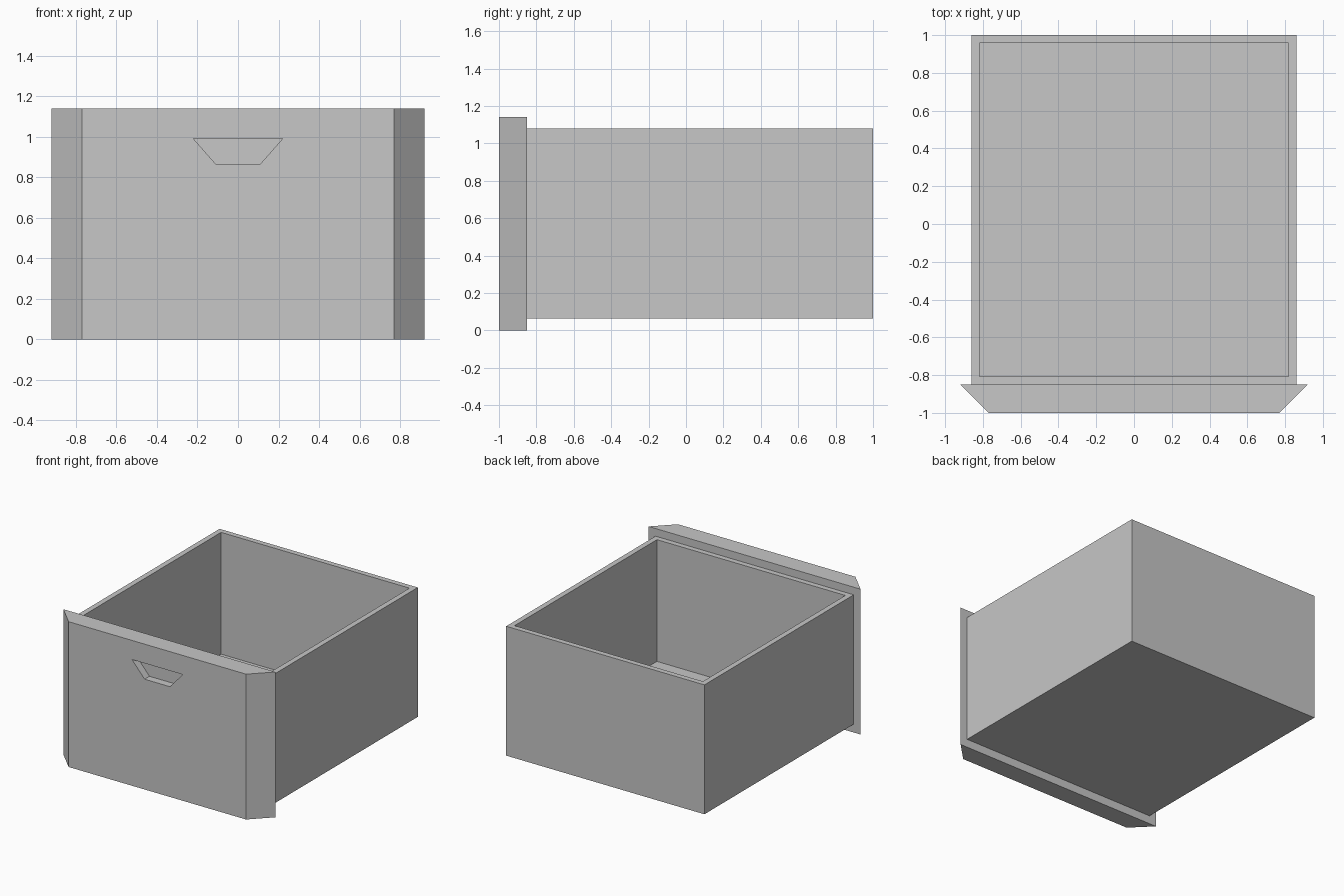
import bpy
import bmesh
from mathutils import Vector

default = bpy.data.objects.get("Cube")
if default:
    bpy.data.objects.remove(default, do_unlink=True)

WALL = 0.06
PANEL_H = 1.14
PANEL_BACK = -0.85

grey = bpy.data.materials.new("plain grey")
grey.use_nodes = True
colour = (0.57, 0.57, 0.57, 1)
grey.diffuse_color = colour
grey.node_tree.nodes["Principled BSDF"].inputs["Base Color"].default_value = colour


def finish(name, bm):
    """Turn a bmesh into a flat-shaded grey object."""
    bmesh.ops.recalc_face_normals(bm, faces=bm.faces)
    mesh = bpy.data.meshes.new(name)
    bm.to_mesh(mesh)
    bm.free()
    mesh.materials.append(grey)
    obj = bpy.data.objects.new(name, mesh)
    bpy.context.collection.objects.link(obj)
    return obj


def prism(name, outline, direction):
    """Extrude a closed outline along a direction."""
    bm = bmesh.new()
    face = bm.faces.new([bm.verts.new(p) for p in outline])
    result = bmesh.ops.extrude_face_region(bm, geom=[face], use_keep_orig=True)
    moved = [v for v in result["geom"] if isinstance(v, bmesh.types.BMVert)]
    bmesh.ops.translate(bm, verts=moved, vec=Vector(direction))
    return finish(name, bm)


# Open box: inset the top face for the rim, then sink it to the floor
bm = bmesh.new()
bmesh.ops.create_cube(bm, size=1)
low, high = Vector((-0.86, PANEL_BACK, 0.065)), Vector((0.86, 1, 1.08))
for v in bm.verts:
    v.co = Vector(b if c > 0 else a for c, a, b in zip(v.co, low, high))
bm.normal_update()
top = max(bm.faces, key=lambda f: f.calc_center_median().z)
bmesh.ops.inset_region(bm, faces=[top], thickness=WALL)
result = bmesh.ops.extrude_discrete_faces(bm, faces=[top])
floor = result["faces"][0]
bmesh.ops.translate(bm, verts=floor.verts, vec=(0, 0, low.z + WALL - high.z))
finish("drawer_box", bm)

# Front panel with slanted side edges
panel = prism("front_panel",
              [(-0.92, PANEL_BACK, 0), (-0.77, -1, 0), (0.77, -1, 0), (0.92, PANEL_BACK, 0)],
              (0, 0, PANEL_H))

# Tapered finger recess cut into the panel
cutter = prism("recess_cutter",
               [(-0.22, -1.1, 0.99), (-0.11, -1.1, 0.865), (0.11, -1.1, 0.865), (0.22, -1.1, 0.99)],
               (0, 0.16, 0))
cutter.hide_render = True
cut = panel.modifiers.new("finger_recess", 'BOOLEAN')
cut.operation = 'DIFFERENCE'
cut.solver = 'EXACT'
cut.object = cutter
bpy.context.view_layer.objects.active = panel
bpy.ops.object.modifier_apply(modifier=cut.name)
bpy.data.objects.remove(cutter, do_unlink=True)
